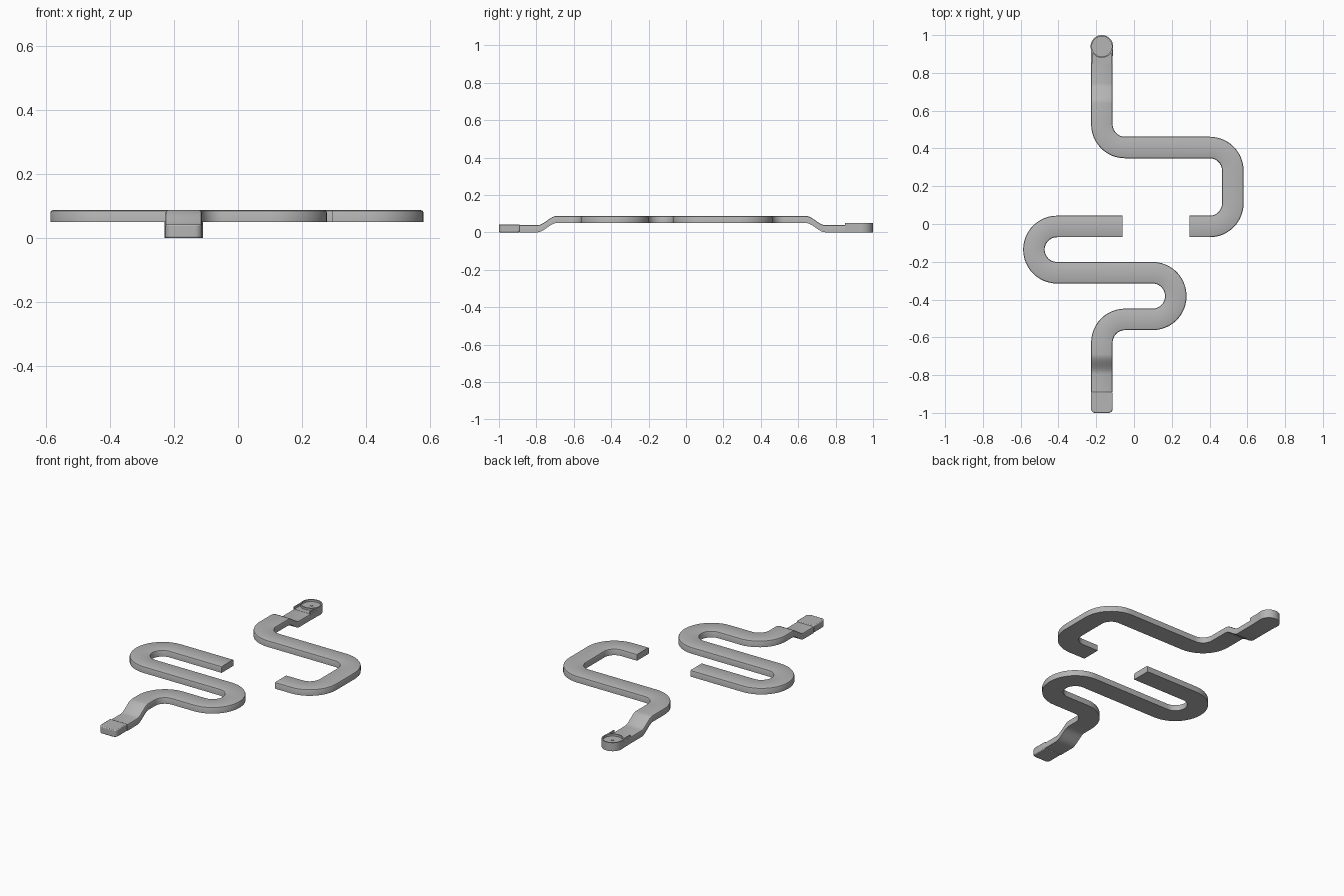
import bpy, bmesh
from math import sin, cos, pi, radians
from mathutils import Vector

cube = bpy.data.objects.get("Cube")
if cube:
    bpy.data.objects.remove(cube)

grey = bpy.data.materials.new("light grey")
grey.use_nodes = True
colour = (0.46, 0.46, 0.46, 1)
grey.diffuse_color = colour
grey.node_tree.nodes["Principled BSDF"].inputs["Base Color"].default_value = colour

HALF, THICK, RAISE, EDGE = 0.057, 0.038, 0.05, 0.008
AXIS = -0.17            # x of both end tabs
BEND = 0.1225           # centreline radius of every bend


def finish(bm, name):
    bmesh.ops.recalc_face_normals(bm, faces=bm.faces)
    mesh = bpy.data.meshes.new(name)
    bm.to_mesh(mesh)
    bm.free()
    mesh.materials.append(grey)
    obj = bpy.data.objects.new(name, mesh)
    bpy.context.collection.objects.link(obj)
    bpy.ops.object.select_all(action='DESELECT')
    obj.select_set(True)
    bpy.context.view_layer.objects.active = obj
    bpy.ops.object.shade_smooth_by_angle(angle=radians(30))
    return obj


def fillet(corners, steps=12):
    """Round each inner corner of a right-angled route."""
    pts = [Vector(c) for c in corners]
    path = [pts[0]]
    for a, b, c in zip(pts, pts[1:], pts[2:]):
        u, v = (a - b).normalized(), (c - b).normalized()
        if abs(u.dot(v)) > 0.9:          # straight-through point
            path.append(b)
            continue
        centre = b + (u + v) * BEND
        for i in range(steps + 1):
            t = i / steps * pi / 2
            path.append(centre - v * BEND * cos(t) - u * BEND * sin(t))
    path.append(pts[-1])
    return [p for i, p in enumerate(path) if i == 0 or (p - path[i - 1]).length > 0.002]


def strip(name, corners, height):
    """Sweep a bar with chamfered top edges along a route."""
    path = fillet(corners)
    profile = [(-HALF, 0), (HALF, 0), (HALF, THICK - EDGE),
               (HALF - EDGE * 0.3, THICK - EDGE * 0.3), (HALF - EDGE, THICK),
               (EDGE - HALF, THICK), (EDGE * 0.3 - HALF, THICK - EDGE * 0.3),
               (-HALF, THICK - EDGE)]
    bm = bmesh.new()
    rings = []
    for i, p in enumerate(path):
        ahead, back = path[min(i + 1, len(path) - 1)], path[max(i - 1, 0)]
        d = (ahead - p).normalized() + (p - back).normalized()
        d.normalize()
        side = Vector((d.y, -d.x))
        z = height(p.y)
        rings.append([bm.verts.new((p.x + side.x * s, p.y + side.y * s, z + h))
                      for s, h in profile])
    n = len(profile)
    for a, b in zip(rings, rings[1:]):
        for j in range(n):
            bm.faces.new((a[j], a[(j + 1) % n], b[(j + 1) % n], b[j]))
    bm.faces.new(rings[0])
    bm.faces.new(rings[-1])
    return finish(bm, name)


def prism(name, outline, z0, z1):
    bm = bmesh.new()
    base = bm.faces.new([bm.verts.new((x, y, z0)) for x, y in outline])
    top = bmesh.ops.extrude_face_region(bm, geom=[base])["geom"]
    bmesh.ops.translate(bm, vec=(0, 0, z1 - z0),
                        verts=[g for g in top if isinstance(g, bmesh.types.BMVert)])
    return finish(bm, name)


def arc(cx, cy, r, start, end, steps):
    return [(cx + r * cos(radians(start + (end - start) * i / steps)),
             cy + r * sin(radians(start + (end - start) * i / steps)))
            for i in range(steps + 1)]


def ramp(start, end):
    """Eased climb from the ground to the raised level."""
    def height(y):
        t = min(max((y - start) / (end - start), 0), 1)
        return RAISE * t * t * (3 - 2 * t)
    return height


def ramp_points(start, end, steps=10):
    return [(AXIS, start + (end - start) * i / steps) for i in range(steps + 1)]


# Serpentine front strip
strip("front_strip",
      [(-0.06, -0.013), (-0.53, -0.013), (-0.53, -0.258), (0.221, -0.258),
       (0.221, -0.505), (AXIS, -0.505)] + ramp_points(-0.69, -0.795) + [(AXIS, -0.89)],
      ramp(-0.795, -0.69))

# Angled back strip
strip("back_strip",
      [(0.295, -0.013), (0.523, -0.013), (0.523, 0.405), (AXIS, 0.405)]
      + ramp_points(0.64, 0.745) + [(AXIS, 0.85)],
      ramp(0.745, 0.64))

# Front tab with rounded corners and a slightly raised, softened top
R = 0.022
tip = prism("front_tab",
            [(AXIS + HALF, -0.89), (AXIS - HALF, -0.89)]
            + arc(AXIS - HALF + R, R - 1, R, 180, 270, 6)
            + arc(AXIS + HALF - R, R - 1, R, 270, 360, 6), 0, 0.043)
soft = tip.modifiers.new("soft_edge", 'BEVEL')
soft.width, soft.segments, soft.limit_method = 0.005, 2, 'ANGLE'
soft.angle_limit = radians(60)

# Back tab: round-ended floor, rim, side lips and centre pin
PAD = 0.06
prism("back_tab",
      [(AXIS - HALF, 0.85), (AXIS + HALF, 0.85)]
      + arc(AXIS, 0.94, PAD, -15, 195, 32), 0, 0.039)

bm = bmesh.new()
loops = []
for r, z in ((PAD, 0.039), (PAD, 0.051), (PAD - 0.007, 0.051), (PAD - 0.007, 0.039)):
    loops.append([bm.verts.new((x, y, z)) for x, y in arc(AXIS, 0.94, r, 0, 360, 48)[:-1]])
for a, b in zip(loops, loops[1:] + loops[:1]):
    for j in range(48):
        k = (j + 1) % 48
        bm.faces.new((a[j], a[k], b[k], b[j]))
finish(bm, "back_rim")

for name, sign in (("left_lip", 1), ("right_lip", -1)):
    outer, inner = AXIS + sign * HALF, AXIS + sign * (HALF - 0.007)
    prism(name, [(outer, 0.85), (inner, 0.85), (inner, 0.925), (outer, 0.925)], 0.039, 0.051)

prism("centre_pin", arc(AXIS, 0.94, 0.008, 0, 360, 16)[:-1], 0.039, 0.042)
